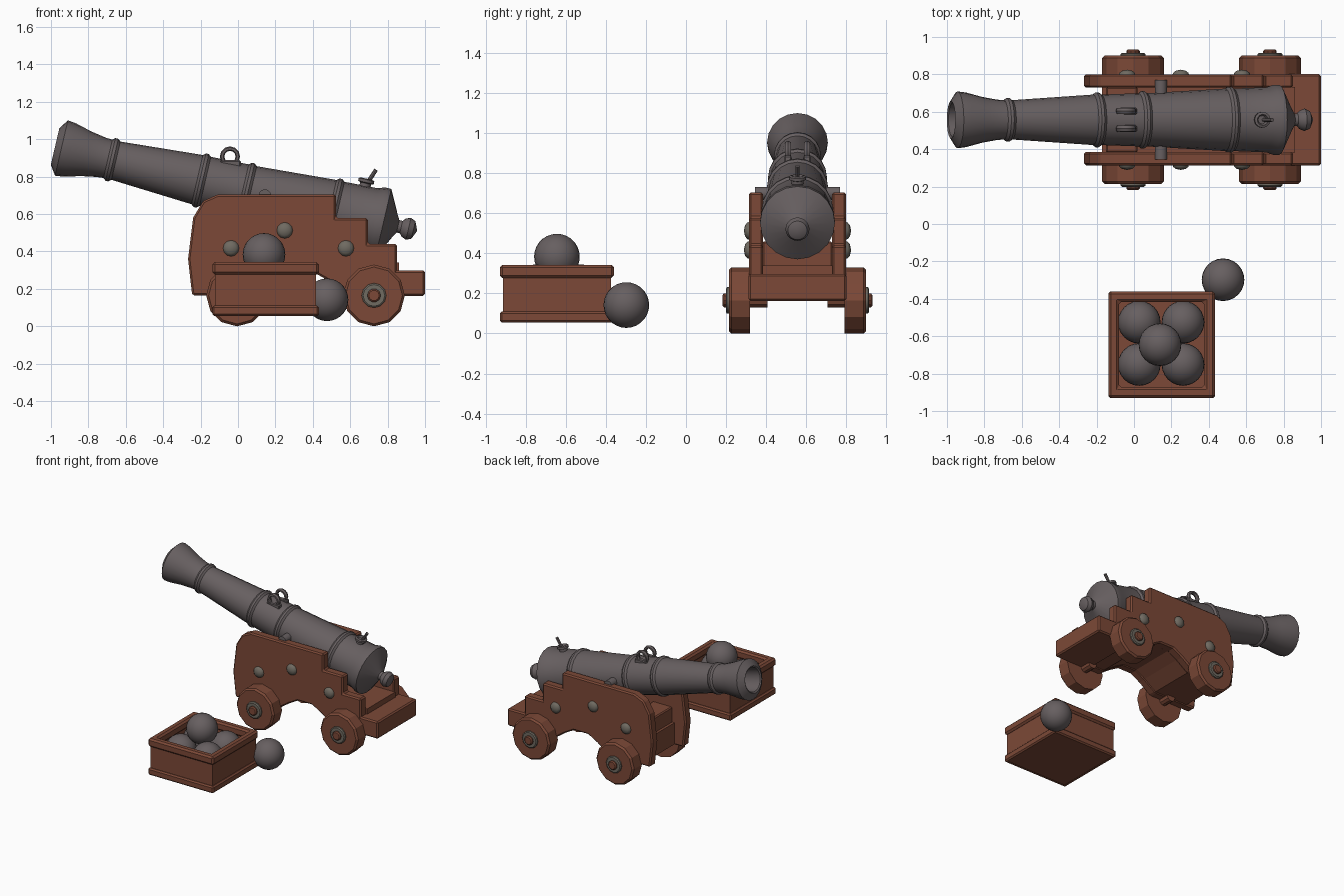
import bpy, bmesh, math
from mathutils import Matrix, Vector

if "Cube" in bpy.data.objects:
    bpy.data.objects.remove(bpy.data.objects["Cube"])

CY = 0.557                      # centre line of the cannon in y
TILT = math.radians(103.1)      # lathe axis z -> barrel axis
TRUN = Vector((0.144, CY, 0.70))


def material(name, col):
    m = bpy.data.materials.new(name)
    m.diffuse_color = (*col, 1)
    m.use_nodes = True
    m.node_tree.nodes["Principled BSDF"].inputs["Base Color"].default_value = m.diffuse_color
    return m


IRON = material("iron", (0.135, 0.115, 0.118))
WOOD = material("wood", (0.20, 0.066, 0.038))
BOLT = material("bolt_metal", (0.16, 0.145, 0.12))


def finish(name, bm, mat, bevel=0, smooth=None, matrix=None):
    bmesh.ops.recalc_face_normals(bm, faces=bm.faces)
    me = bpy.data.meshes.new(name)
    bm.to_mesh(me)
    bm.free()
    ob = bpy.data.objects.new(name, me)
    bpy.context.collection.objects.link(ob)
    me.materials.append(mat)
    if matrix:
        ob.matrix_world = matrix
    if bevel:
        b = ob.modifiers.new("bevel", 'BEVEL')
        b.width, b.segments, b.limit_method = bevel, 1, 'ANGLE'
    if smooth:
        bpy.ops.object.select_all(action='DESELECT')
        ob.select_set(True)
        bpy.context.view_layer.objects.active = ob
        bpy.ops.object.shade_smooth_by_angle(angle=math.radians(smooth))
    return ob


def box(name, x, y, z, mat=WOOD, bevel=0.008):
    bm = bmesh.new()
    bmesh.ops.create_cube(bm, size=1)
    for v in bm.verts:
        v.co = [a[0] + (c + 0.5) * (a[1] - a[0]) for a, c in zip((x, y, z), v.co)]
    return finish(name, bm, mat, bevel)


def prism(name, pts, y0, y1, bevel=0.01):
    bm = bmesh.new()
    f = bm.faces.new([bm.verts.new((x, y0, z)) for x, z in pts])
    ext = bmesh.ops.extrude_face_region(bm, geom=[f])
    for v in ext["geom"]:
        if isinstance(v, bmesh.types.BMVert):
            v.co.y = y1
    return finish(name, bm, WOOD, bevel)


def lathe(name, prof, mat, matrix, n=20, smooth=35, bevel=0):
    bm = bmesh.new()
    vs = [bm.verts.new((r, 0, s)) for s, r in prof]
    es = [bm.edges.new(p) for p in zip(vs, vs[1:])]
    bmesh.ops.spin(bm, geom=vs + es, cent=(0, 0, 0), axis=(0, 0, 1),
                   angle=2 * math.pi, steps=n, use_duplicate=False)
    bmesh.ops.remove_doubles(bm, verts=bm.verts, dist=1e-5)
    return finish(name, bm, mat, bevel, smooth, matrix)


def torus(name, major, minor, matrix, n=12, k=6):
    prof = [(minor * math.sin(2 * math.pi * i / k), major + minor * math.cos(2 * math.pi * i / k))
            for i in range(k + 1)]
    return lathe(name, prof, IRON, matrix, n, 50)


def ball(name, loc, r=0.114):
    bm = bmesh.new()
    bmesh.ops.create_uvsphere(bm, u_segments=24, v_segments=14, radius=r)
    return finish(name, bm, IRON, 0, 60, Matrix.Translation(loc))


def along_y(x, y, z, sign):
    return Matrix.Translation((x, y, z)) @ Matrix.Rotation(-sign * math.pi / 2, 4, 'X')


# Barrel: bore, muzzle flare, rings, breech and knob in one turned profile
barrel_m = Matrix.Translation(TRUN) @ Matrix.Rotation(TILT, 4, 'Y')


def ring(s, r, h):
    return [(s - 0.022, r), (s - 0.008, r + h), (s + 0.008, r + h), (s + 0.022, r)]


profile = ([(-0.85, 0), (-0.87, 0.082), (-1.145, 0.09), (-1.152, 0.10), (-1.117, 0.152),
            (-1.07, 0.146), (-0.98, 0.122), (-0.90, 0.108)]
           + ring(-0.84, 0.105, 0.012) + ring(-0.35, 0.135, 0.012)
           + ring(-0.10, 0.142, 0.012) + ring(0.376, 0.167, 0.012)
           + [(0.58, 0.174), (0.615, 0.187), (0.65, 0.187), (0.662, 0.165), (0.715, 0.06),
              (0.73, 0.034), (0.748, 0.034), (0.762, 0.05), (0.788, 0.06), (0.815, 0.048),
              (0.836, 0)])
lathe("barrel", profile, IRON, barrel_m)
lathe("trunnions", [(-0.212, 0), (-0.212, 0.033), (0.212, 0.033), (0.212, 0)], IRON,
      along_y(*TRUN, 1), 12)

# Lifting handles on top of the barrel, with their lugs
for s in (-1, 1):
    torus("lifting_handle", 0.042, 0.012, along_y(-0.043, CY + s * 0.047, 0.908, 1)
          @ Matrix.Diagonal((1, 1, 1.5, 1)))
    box("handle_lug", (-0.095, 0.015), (CY + s * 0.047 - 0.018, CY + s * 0.047 + 0.018),
        (0.84, 0.888), IRON, 0.006)

# Vent cup and firing pin near the breech
vent_m = barrel_m @ Matrix.Translation((-0.165, 0, 0.51)) @ Matrix.Rotation(-math.pi / 2, 4, 'Y')
lathe("vent_cup", [(0, 0), (0, 0.03), (0.02, 0.03), (0.025, 0.043), (0.04, 0.043), (0.045, 0.03),
                   (0.03, 0.022), (0.03, 0)], IRON, vent_m, 12)
lathe("firing_pin", [(0, 0), (0, 0.011), (0.11, 0.011), (0.11, 0)], IRON,
      vent_m @ Matrix.Rotation(math.radians(-20 if (vent_m.to_3x3() @ Vector((1, 0, 0))).x < 0 else 20),
                               4, 'Y'), 8)

# Carriage cheeks with stepped back and arched bottom
arch = [(0.60, 0.165), (0.50, 0.235), (0.42, 0.28), (0.30, 0.28), (0.22, 0.235), (0.12, 0.165)]
cheek = [(-0.245, 0.165), (-0.267, 0.36), (-0.24, 0.58), (-0.187, 0.67), (-0.107, 0.705),
         (0.524, 0.705), (0.524, 0.578), (0.695, 0.578), (0.695, 0.44), (0.85, 0.44),
         (0.85, 0.165)] + arch
for s in (-1, 1):
    prism("carriage_cheek", cheek, CY + s * 0.172, CY + s * 0.243)

# Bed between the cheeks, front transom and rear plank
prism("carriage_bed", [(-0.17, 0.17), (-0.17, 0.34), (0.86, 0.34), (0.86, 0.17)]
      + [(x, z + 0.005) for x, z in arch], CY - 0.175, CY + 0.175, 0)
box("front_transom", (-0.15, 0.02), (CY - 0.175, CY + 0.175), (0.30, 0.46))
box("rear_plank", (0.70, 1.0), (CY - 0.244, CY + 0.244), (0.163, 0.298), bevel=0.01)

# Wheels, hubs and bolts on both sides
for s in (-1, 1):
    for x in (-0.005, 0.727):
        m = along_y(x, CY, 0.165, s)
        lathe("wheel", [(0.236, 0), (0.236, 0.165), (0.33, 0.165), (0.343, 0.152), (0.343, 0)],
              WOOD, m, 12, 20)
        lathe("hub_washer", [(0.34, 0), (0.34, 0.066), (0.352, 0.066), (0.358, 0.058), (0.358, 0)],
              BOLT, m, 12)
        lathe("axle_end", [(0.15, 0), (0.15, 0.036), (0.368, 0.036), (0.375, 0.028), (0.375, 0)],
              WOOD, m, 10)
    for x, z in ((-0.037, 0.417), (0.25, 0.513), (0.577, 0.417)):
        lathe("cheek_bolt", [(0.235, 0), (0.235, 0.044), (0.25, 0.042), (0.262, 0.028), (0.268, 0)],
              BOLT, along_y(x, CY, z, s), 12, 60)

# Crate: floor, walls, bottom and top mouldings
CX, CB = 0.148, -0.645


def frame(name, outer, inner, z0, z1, bevel):
    bm = bmesh.new()
    loops = [[bm.verts.new((CX + h * a, CB + h * b, z)) for a, b in ((-1, -1), (1, -1), (1, 1), (-1, 1))]
             for h, z in ((outer, z0), (outer, z1), (inner, z1), (inner, z0))]
    for k in range(4):
        for i in range(4):
            j, p, q = (i + 1) % 4, loops[k], loops[(k + 1) % 4]
            bm.faces.new((p[i], p[j], q[j], q[i]))
    return finish(name, bm, WOOD, bevel)


frame("crate_walls", 0.27, 0.24, 0.06, 0.33, 0)
frame("crate_base_trim", 0.285, 0.25, 0.055, 0.11, 0.01)
frame("crate_top_rim", 0.285, 0.228, 0.277, 0.343, 0.013)
box("crate_floor", (CX - 0.26, CX + 0.26), (CB - 0.26, CB + 0.26), (0.056, 0.115), bevel=0)

# Cannonballs: four in the crate, one on top, one loose
for a in (-1, 1):
    for b in (-1, 1):
        ball("crate_ball", (0.145 + a * 0.117, -0.638 + b * 0.113, 0.231))
ball("top_ball", (0.139, -0.645, 0.384))
ball("loose_ball", (0.476, -0.298, 0.142))
